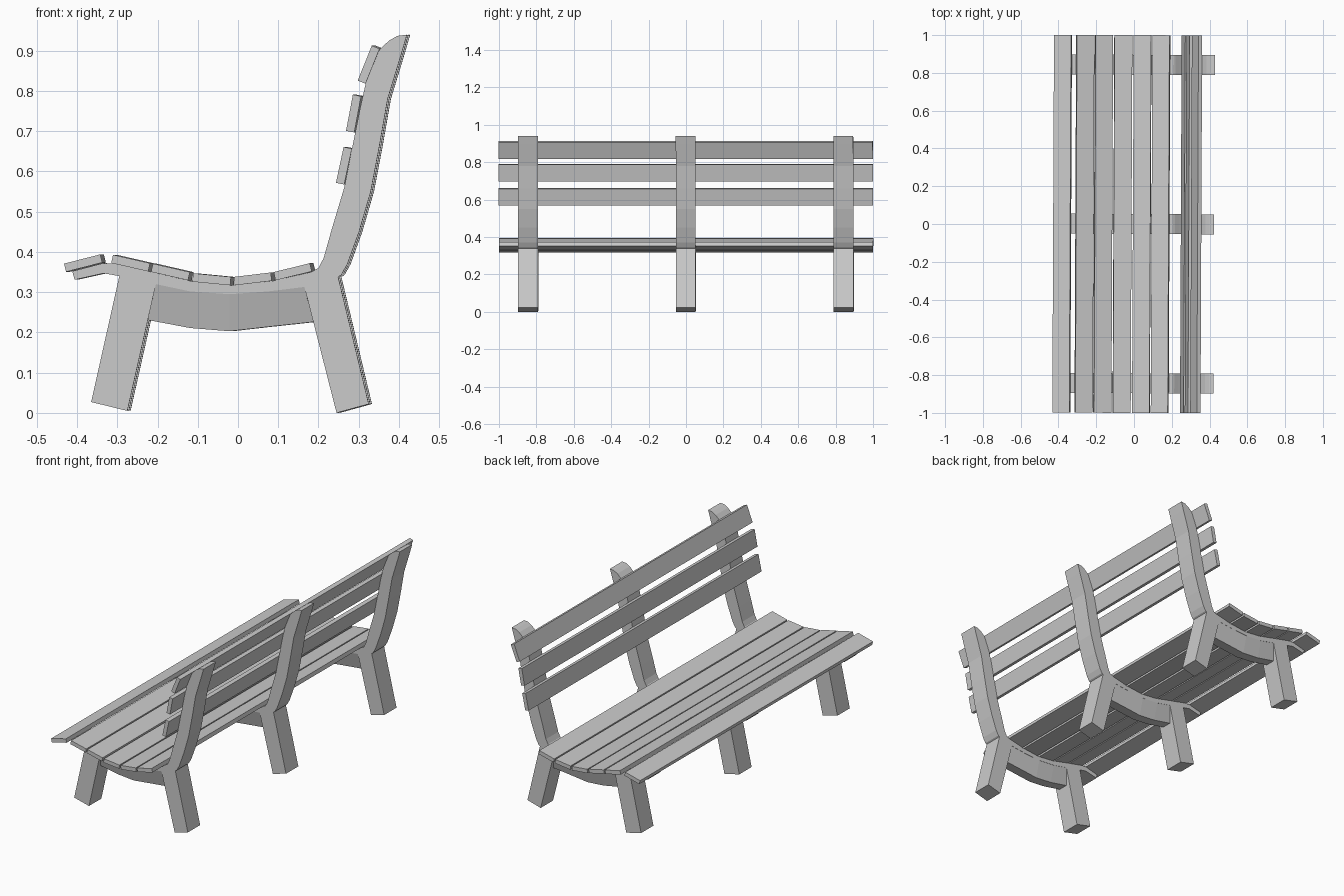
import bpy, bmesh, math

if "Cube" in bpy.data.objects:
    bpy.data.objects.remove(bpy.data.objects["Cube"])

SKEW = -0.0045  # the whole bench is turned very slightly about z


def prism(name, pts, y0, y1, taper=None):
    """Extrude an x-z outline along y; taper gives a y half-width per point."""
    mid = (y0 + y1) / 2
    half = taper or [(y1 - y0) / 2] * len(pts)
    bm = bmesh.new()
    a = [bm.verts.new((x, mid - h, z)) for (x, z), h in zip(pts, half)]
    b = [bm.verts.new((x, mid + h, z)) for (x, z), h in zip(pts, half)]
    n = len(pts)
    if taper:
        # strip caps so the sloping sides stay clean
        for i in range(n // 2 - 1):
            for s in (a, b):
                bm.faces.new((s[i], s[i + 1], s[n - 2 - i], s[n - 1 - i]))
    else:
        bm.faces.new(a)
        bm.faces.new(b)
    for i in range(n):
        j = (i + 1) % n
        bm.faces.new((a[i], a[j], b[j], b[i]))
    bmesh.ops.recalc_face_normals(bm, faces=bm.faces[:])
    me = bpy.data.meshes.new(name)
    bm.to_mesh(me)
    bm.free()
    ob = bpy.data.objects.new(name, me)
    bpy.context.collection.objects.link(ob)
    ob.rotation_euler.z = SKEW
    return ob


def slat(name, p, q, t=0.021):
    """Board whose outer face runs from p to q; thickness goes to the right of p->q."""
    dx, dz = q[0] - p[0], q[1] - p[1]
    l = math.hypot(dx, dz)
    ox, oz = dz / l * t, -dx / l * t
    prism(name, [p, q, (q[0] + ox, q[1] + oz), (p[0] + ox, p[1] + oz)], -1, 1)


# seat boards, front to back
seat = [((-.428, .371), (-.338, .394)), ((-.306, .393), (-.214, .372)),
        ((-.207, .371), (-.115, .350)), ((-.107, .347), (-.013, .338)),
        ((-.006, .338), (.086, .349)), ((.093, .350), (.183, .372))]
for i, (p, q) in enumerate(seat):
    slat(f"seat_slat_{i + 1}", p, q)

# backrest boards, bottom to top
back = [((.248, .572), (.267, .661)), ((.273, .701), (.290, .791)), ((.302, .826), (.337, .913))]
for i, (p, q) in enumerate(back):
    slat(f"back_slat_{i + 1}", p, q)

# frame outline: seat rail, back post, rear leg, rail underside, front leg
rail_top = [(-.408, .352), (-.332, .372), (-.300, .371), (-.21, .350), (-.11, .327),
            (-.013, .317), (.09, .328), (.185, .350), (.204, .36)]
post = [(.217, .385), (.238, .46), (.268, .56), (.287, .655), (.307, .755), (.324, .83),
        (.356, .903), (.379, .925), (.40, .937), (.424, .94),
        (.411, .895), (.376, .78), (.355, .66), (.334, .55), (.305, .45), (.276, .37), (.261, .343)]
rear_leg = [(.253, .338), (.329, .022), (.249, 0), (.169, .313)]
rail_low = [(.08, .302), (-.017, .295), (-.115, .302), (-.20, .320)]
front_leg = [(-.271, .005), (-.361, .027), (-.291, .340), (-.330, .347), (-.402, .331)]
frame = rail_top + post + rear_leg + rail_low + front_leg

# curved brace under the rail, narrowing downward
brace_top = [(-.20, .320), (-.115, .302), (-.017, .295), (.08, .302), (.169, .313)]
brace_low = [(.191, .226), (.08, .214), (-.017, .203), (-.115, .211), (-.221, .231)]

W = 0.053
for label, y in (("left", -.843), ("middle", 0), ("right", .843)):
    prism(f"{label}_frame", frame, y - W, y + W)
    prism(f"{label}_brace", brace_top + brace_low, y - W, y + W, [W - .001] * 5 + [.027] * 5)
